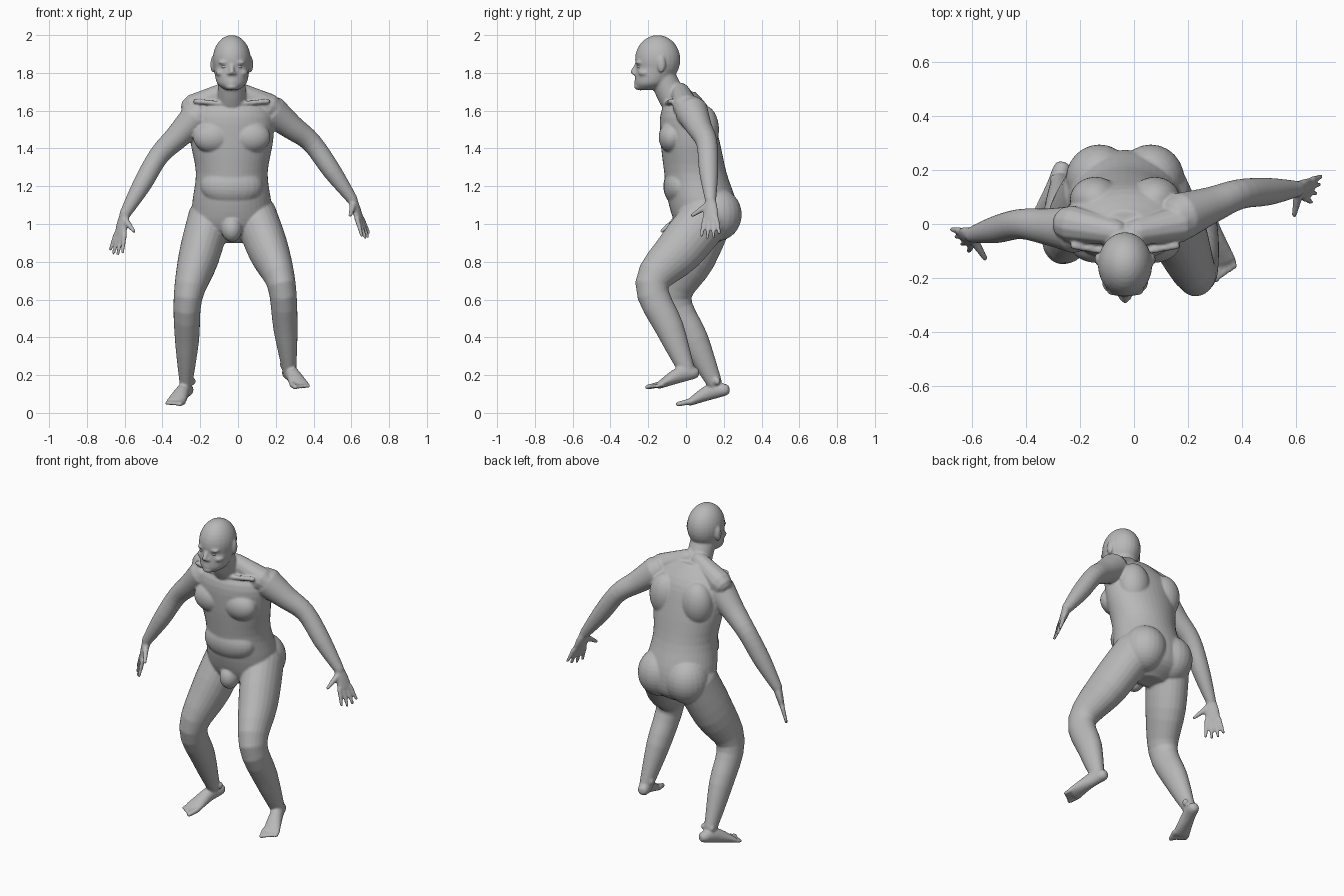
import bpy
import bmesh
from math import sin, cos, pi
from mathutils import Vector, Matrix

default_cube = bpy.data.objects.get("Cube")
if default_cube:
    bpy.data.objects.remove(default_cube, do_unlink=True)

GREY = (.48, .48, .48, 1)
skin = bpy.data.materials.new("skin_grey")
skin.use_nodes = True
skin.diffuse_color = GREY
skin.node_tree.nodes["Principled BSDF"].inputs["Base Color"].default_value = GREY

body_mesh = bmesh.new()
eye_mesh = bmesh.new()
MIDDLE = -.033  # centre line of head and trunk
SIDES = (-1, 1)


def catmull_rom(before, start, end, after, t):
    linear = end - before
    square = 2 * before - 5 * start + 4 * end - after
    cubic = 3 * (start - end) + after - before
    return start + (linear + (square + cubic * t) * t) * t / 2


def smooth_rows(rows, steps=4):
    """Add curved in-between sections to a short list of sections."""
    padded = [rows[0], *rows, rows[-1]]
    result = []
    for window in zip(padded, padded[1:], padded[2:], padded[3:]):
        for step in range(steps):
            result.append([catmull_rom(*values, step / steps) for values in zip(*window)])
    return result + [rows[-1]]


def add_ring(centre, tangent, side, width, depth, segments):
    across = Vector(side)
    across = (across - tangent * across.dot(tangent)).normalized()
    forward = tangent.cross(across)
    angles = [2 * pi * k / segments for k in range(segments)]
    return [body_mesh.verts.new(centre + across * width * cos(a) + forward * depth * sin(a))
            for a in angles]


def loft(rows, side=(1, 0, 0), axis=None, segments=24):
    """Skin elliptical sections (x, y, z, half width, half depth).
    Without a fixed axis the sections follow the path and the ends are domed."""
    rows = smooth_rows(rows)
    points = [Vector(row[:3]) for row in rows]
    last = len(rows) - 1
    rings = []
    for i, (point, row) in enumerate(zip(points, rows)):
        width, depth = row[3:]
        if axis:
            rings.append(add_ring(point, Vector(axis), side, width, depth, segments))
            continue
        tangent = (points[min(i + 1, last)] - points[max(i - 1, 0)]).normalized()
        dome = {0: (-.9, -.6, 0), last: (0, .6, .9)}.get(i, (0,))
        for rise in dome:
            shrink = (1 - rise * rise) ** .5
            centre = point + tangent * rise * min(width, depth)
            rings.append(add_ring(centre, tangent, side, width * shrink, depth * shrink, segments))
    for lower, upper in zip(rings, rings[1:]):
        for k in range(segments):
            body_mesh.faces.new((lower[k - 1], lower[k], upper[k], upper[k - 1]))
    body_mesh.faces.new(rings[0][::-1])
    body_mesh.faces.new(rings[-1])


def blob(centre, size, target=body_mesh):
    matrix = Matrix.Translation(centre) @ Matrix.Diagonal((*size, 1))
    bmesh.ops.create_uvsphere(target, u_segments=24, v_segments=16, radius=1, matrix=matrix)


def pair(offset, y, z, size, target=body_mesh):
    """One blob on each side of the centre line."""
    for s in SIDES:
        blob((MIDDLE + s * offset, y, z), size, target)


def stick(start, end, thick, thin):
    loft([(*start, thick, thick), (*end, thin, thin)], side=(.6, .8, 0), segments=12)


# Trunk sections: height, y, half width, half depth
trunk = [(1.7, 0, .08, .05), (1.6, 0, .21, .13), (1.45, .02, .22, .155), (1.27, .05, .19, .165),
         (1.1, .09, .21, .18), (.97, .11, .2, .15), (.9, .11, .08, .06)]
loft([(MIDDLE, y, z, width, depth) for z, y, width, depth in trunk], axis=(0, 0, -1), segments=40)
blob((MIDDLE, -.03, 1.2), (.165, .09, .11))       # belly
blob((MIDDLE, -.035, .975), (.055, .06, .07))     # groin
pair(.1, -.075, 1.46, (.105, .07, .085))          # chest muscles
pair(.11, .09, 1.5, (.095, .085, .13))            # shoulder blades
pair(.095, .165, 1.05, (.125, .13, .14))          # buttocks
for s in SIDES:
    stick((MIDDLE + s * .03, -.11, 1.635), (MIDDLE + s * .19, -.08, 1.65), .012, .014)  # collarbone
    stick((MIDDLE + s * .04, -.03, 1.7), (MIDDLE + s * .2, 0, 1.62), .05, .07)          # trapezius

# Neck, cranium and jaw
loft([(MIDDLE, .01, 1.58, .1, .09), (MIDDLE, -.07, 1.67, .076, .076), (MIDDLE, -.12, 1.77, .074, .07)])
blob((MIDDLE, -.15, 1.87), (.101, .12, .13))
jaw = [(1.86, -.15, .098, .112), (1.79, -.165, .09, .104), (1.74, -.185, .075, .085),
       (1.71, -.205, .035, .05)]
loft([(MIDDLE, y, z, width, depth) for z, y, width, depth in jaw], axis=(0, 0, -1))

# Face
stick((MIDDLE, -.256, 1.85), (MIDDLE, -.28, 1.805), .011, .015)   # nose
blob((MIDDLE, -.24, 1.727), (.035, .035, .02))                    # chin
for lip_height in (1.756, 1.745):
    blob((MIDDLE, -.256, lip_height), (.028, .018, .007))
pair(.015, -.268, 1.796, (.011, .014, .009))      # nostrils
pair(.037, -.245, 1.855, (.034, .022, .011))      # brows
pair(.056, -.215, 1.8, (.03, .038, .02))          # cheekbones
pair(.101, -.13, 1.845, (.012, .022, .043))       # ears
pair(.037, -.242, 1.833, (.018, .016, .012), eye_mesh)


def limb(joints, widths, flatness, side):
    """Tapered limb through three joints, with a muscle section halfway along each bone."""
    top, bend, end = (Vector(joint) for joint in joints)
    path = [top, top.lerp(bend, .5), bend, bend.lerp(end, .5), end]
    loft([(*point, width, width * flatness) for point, width in zip(path, widths)], side=side)


def hand(wrist, along, across):
    """Palm, four fanned fingers and a thumb on the 'across' side."""
    wrist, along, across = Vector(wrist), Vector(along).normalized(), Vector(across).normalized()
    knuckles = wrist + along * .11
    loft([(*wrist, .028, .025), (*wrist.lerp(knuckles, .5), .04, .021), (*knuckles, .043, .015)],
         side=across)
    for place, length in zip((-1.5, -.5, .5, 1.5), (.08, .1, .105, .095)):
        root = knuckles + across * .023 * place
        tip = root + (along + across * .13 * place) * length
        stick(root, tip, .014, .009)
    base = wrist + along * .035 + across * .02
    thumb_tip = wrist + along * .09 + across * .105
    stick(base, thumb_tip, .019, .01)


def foot(heel, outward):
    """Wedge-shaped foot with five toes and ankle bones."""
    heel = Vector(heel)
    ball = heel + Vector((outward * .06, -.175, -.063))
    instep = heel.lerp(ball, .4) + Vector((0, 0, .015))
    loft([(*heel, .034, .034), (*instep, .037, .042), (*ball, .052, .02)])
    forward = Vector((outward * .3, -.95, -.22))
    sideways = Vector((outward, .3, 0))
    for toe in range(5):
        root = ball + sideways * .019 * (toe - 2)
        thick = .012 if toe else .016
        stick(root, root + forward * (.058 - .006 * toe), thick, thick * .85)
    for s in SIDES:
        blob(heel + Vector((s * .03, -.035, .045)), (.014, .018, .02))


# Arms from shoulder to wrist, then hands
ARM = (.088, .068, .056, .051, .03)
right_wrist, left_wrist = (-.6, -.04, 1.05), (.605, .13, 1.13)
limb([(-.22, -.02, 1.565), (-.42, 0, 1.36), right_wrist], ARM, .97, (0, 1, 0))
limb([(.18, .03, 1.595), (.39, .11, 1.43), left_wrist], ARM, .97, (0, 1, 0))
hand(right_wrist, (-.23, -.1, -1), (.65, -.75, 0))
hand(left_wrist, (.35, 0, -.93), (-.4, -.9, 0))

# Legs from hip to ankle, then feet
LEG = (.113, .108, .076, .064, .035)
limb([(.09, .12, 1.05), (.23, -.18, .68), (.273, .01, .21)], LEG, 1.18, (1, 0, 0))
limb([(-.15, .12, 1.04), (-.265, -.06, .61), (-.275, .15, .16)], LEG, 1.18, (1, 0, 0))
foot((.265, .038, .212), 1)
foot((-.268, .2, .122), -1)


def make_object(name, shape):
    bmesh.ops.recalc_face_normals(shape, faces=shape.faces)
    for face in shape.faces:
        face.smooth = True
    mesh = bpy.data.meshes.new(name)
    shape.to_mesh(mesh)
    shape.free()
    mesh.materials.append(skin)
    made = bpy.data.objects.new(name, mesh)
    bpy.context.collection.objects.link(made)
    return made


# Fuse the body parts into one continuous skin
make_object("eyes", eye_mesh)
body = make_object("body", body_mesh)
fuse = body.modifiers.new("fuse", 'REMESH')
fuse.mode = 'VOXEL'
fuse.voxel_size = .0065
fuse.use_smooth_shade = True
relax = body.modifiers.new("relax", 'SMOOTH')
relax.iterations = 5
